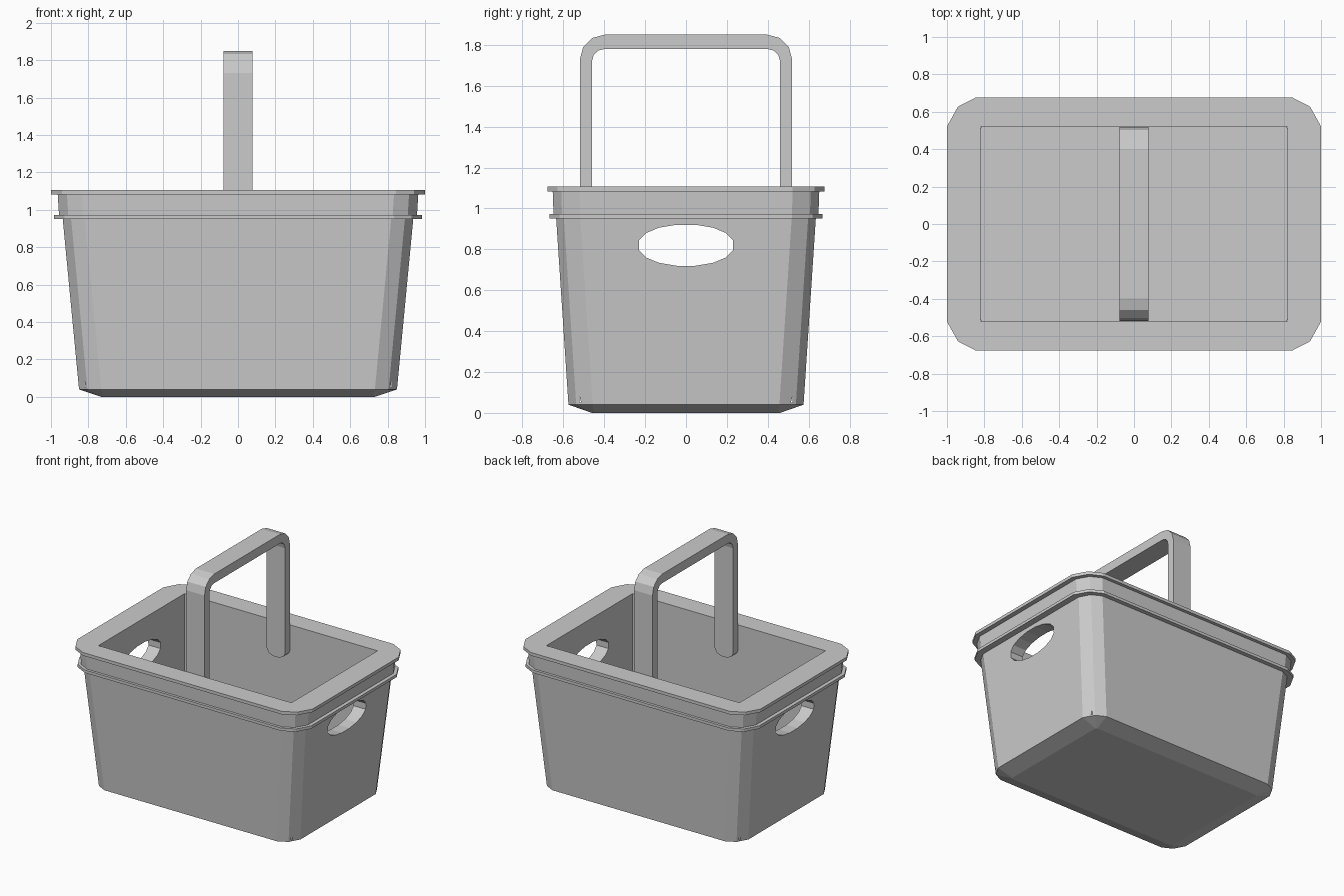
import bpy, bmesh, math

if "Cube" in bpy.data.objects:
    bpy.data.objects.remove(bpy.data.objects["Cube"])


def new_object(name, bm):
    bmesh.ops.recalc_face_normals(bm, faces=bm.faces)
    mesh = bpy.data.meshes.new(name)
    bm.to_mesh(mesh)
    bm.free()
    obj = bpy.data.objects.new(name, mesh)
    bpy.context.collection.objects.link(obj)
    return obj


def loft(name, rings):
    """Skin a list of equal-length closed rings and cap both ends."""
    bm = bmesh.new()
    loops = [[bm.verts.new(p) for p in ring] for ring in rings]
    n = len(loops[0])
    for a, b in zip(loops, loops[1:]):
        for i in range(n):
            j = (i + 1) % n
            bm.faces.new((a[i], a[j], b[j], b[i]))
    bm.faces.new(loops[0][::-1])
    bm.faces.new(loops[-1])
    return new_object(name, bm)


def rounded_ring(hx, hy, r, z):
    """Rectangle with two-facet corners."""
    corner = [(hx, hy - r), (hx - 0.38 * r, hy - 0.32 * r), (hx - r, hy)]
    pts = []
    for sx, sy in ((1, 1), (-1, 1), (-1, -1), (1, -1)):
        c = corner if sx * sy > 0 else corner[::-1]
        pts += [(sx * x, sy * y, z) for x, y in c]
    return pts


def cut(obj, cutter):
    mod = obj.modifiers.new("cut", "BOOLEAN")
    mod.operation = "DIFFERENCE"
    mod.solver = "EXACT"
    mod.object = cutter
    bpy.context.view_layer.objects.active = obj
    bpy.ops.object.modifier_apply(modifier=mod.name)
    bpy.data.objects.remove(cutter, do_unlink=True)


# Tapered tub with middle flange and top rim: half x, half y, corner, height
levels = [
    (0.73, 0.46, 0.01, 0.0),
    (0.85, 0.575, 0.118, 0.04),
    (0.937, 0.635, 0.118, 0.95),
    (0.985, 0.668, 0.15, 0.95),
    (0.985, 0.668, 0.15, 0.972),
    (0.957, 0.648, 0.13, 0.972),
    (0.964, 0.652, 0.13, 1.083),
    (1.0, 0.677, 0.155, 1.083),
    (1.0, 0.677, 0.155, 1.107),
]
tub = loft("tub", [rounded_ring(*lv) for lv in levels])

# Straight-sided cavity
cavity = [[(sx * 0.82, sy * 0.522, z) for sx, sy in
           ((1, 1), (-1, 1), (-1, -1), (1, -1))] for z in (0.05, 1.3)]
cut(tub, loft("cavity_cutter", cavity))

# Oval grip hole through both ends
oval = []
for k in range(16):
    a = 2 * math.pi * (k + 0.5) / 16
    oval.append((0.235 * math.cos(a),
                 0.82 + 0.102 * math.copysign(abs(math.sin(a)) ** 0.9, math.sin(a))))
cut(tub, loft("grip_cutter", [[(x, y, z) for y, z in oval] for x in (-1.3, 1.3)]))

# Carrying handle: flat strap bent over the tub
def arch(hy, top, r, end):
    half = [(hy, end)]
    for k in range(4):
        a = math.radians(30 * k)
        half.append((hy - r + r * math.cos(a), top - r + r * math.sin(a)))
    return half + [(-y, z) for y, z in reversed(half)]


outer, inner = arch(0.519, 1.85, 0.12, 0.91), arch(0.46, 1.78, 0.06, 0.91)
sections = [[(-0.078, o[0], o[1]), (0.078, o[0], o[1]),
             (0.078, i[0], i[1]), (-0.078, i[0], i[1])]
            for o, i in zip(outer, inner)]
loft("handle", sections)

# Rounded tips at the lower ends of the handle
for side, label in ((-1, "front"), (1, "back")):
    tip = [(0.078, 0.912), (-0.078, 0.912), (-0.065, 0.885),
           (-0.03, 0.865), (0.03, 0.865), (0.065, 0.885)]
    loft(label + "_handle_tip",
         [[(x, side * y, z) for x, z in tip] for y in (0.46, 0.519)])
